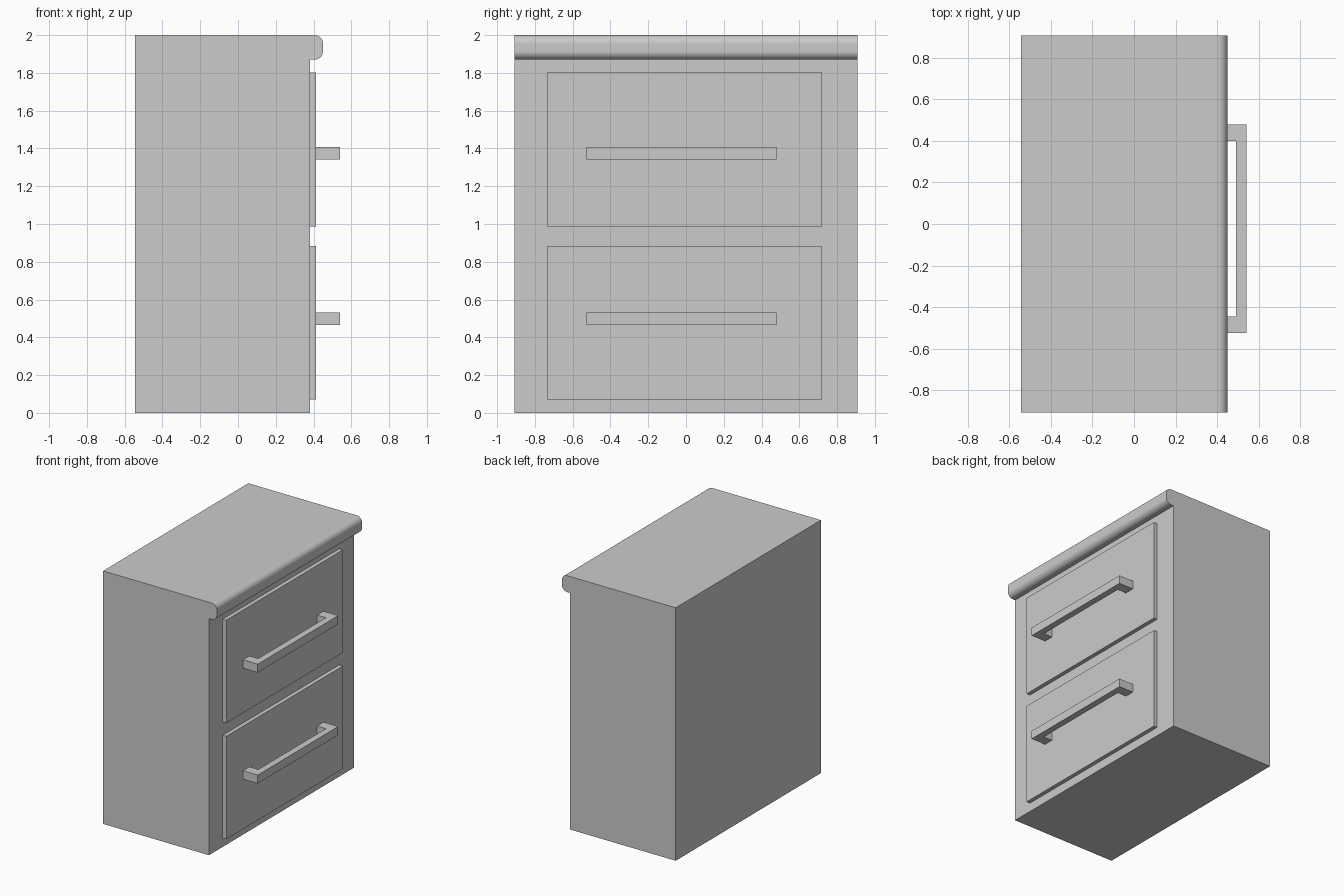
import bpy, bmesh
from math import sin, cos, pi, radians

if "Cube" in bpy.data.objects:
    bpy.data.objects.remove(bpy.data.objects["Cube"])

HALF_W = 0.907
FRONT, PLATE = 0.381, 0.413


def extrude_profile(name, points, offset):
    """Make a closed solid by pushing a planar outline along offset."""
    bm = bmesh.new()
    face = bm.faces.new([bm.verts.new(p) for p in points])
    out = bmesh.ops.extrude_face_region(bm, geom=[face])
    moved = [g for g in out["geom"] if isinstance(g, bmesh.types.BMVert)]
    bmesh.ops.translate(bm, vec=offset, verts=moved)
    bmesh.ops.recalc_face_normals(bm, faces=bm.faces)
    mesh = bpy.data.meshes.new(name)
    bm.to_mesh(mesh)
    bm.free()
    obj = bpy.data.objects.new(name, mesh)
    bpy.context.collection.objects.link(obj)
    return obj


def arc(cx, cz, r, start, end, steps=8):
    return [(cx + r * cos(radians(start + (end - start) * i / steps)),
             cz + r * sin(radians(start + (end - start) * i / steps)))
            for i in range(steps + 1)]


# Cabinet body with the rounded overhanging lip, one side profile
r = 0.045
lip_x, lip_z = 0.45, 1.87
side = [(-0.545, 0), (FRONT, 0), (FRONT, lip_z)]
side += arc(lip_x - r, lip_z + r, r, -90, 0)
side += arc(lip_x - r, 2 - r, r, 0, 90)
side += [(-0.545, 2)]
cabinet = extrude_profile("cabinet", [(x, -HALF_W, z) for x, z in side], (0, 2 * HALF_W, 0))
bpy.context.view_layer.objects.active = cabinet
cabinet.select_set(True)
bpy.ops.object.shade_smooth_by_angle(angle=radians(30))
normals = cabinet.modifiers.new("flat_panels", 'WEIGHTED_NORMAL')
normals.keep_sharp = True

# Drawer fronts and their square U-shaped pulls
y0, y1 = -0.736, 0.72
h0, h1, post = -0.526, 0.479, 0.08
grip_in, grip_out = 0.49, 0.541
pull = [(PLATE, h0), (grip_out, h0), (grip_out, h1), (PLATE, h1),
        (PLATE, h1 - post), (grip_in, h1 - post), (grip_in, h0 + post), (PLATE, h0 + post)]
for label, base in (("lower", 0.07), ("upper", 0.988)):
    outline = [(FRONT, y0, base), (FRONT, y1, base),
               (FRONT, y1, base + 0.813), (FRONT, y0, base + 0.813)]
    extrude_profile(label + "_drawer_front", outline, (PLATE - FRONT, 0, 0))
    z = base + (0.394 if label == "lower" else 0.353)
    extrude_profile(label + "_handle", [(x, y, z) for x, y in pull], (0, 0, 0.067))
